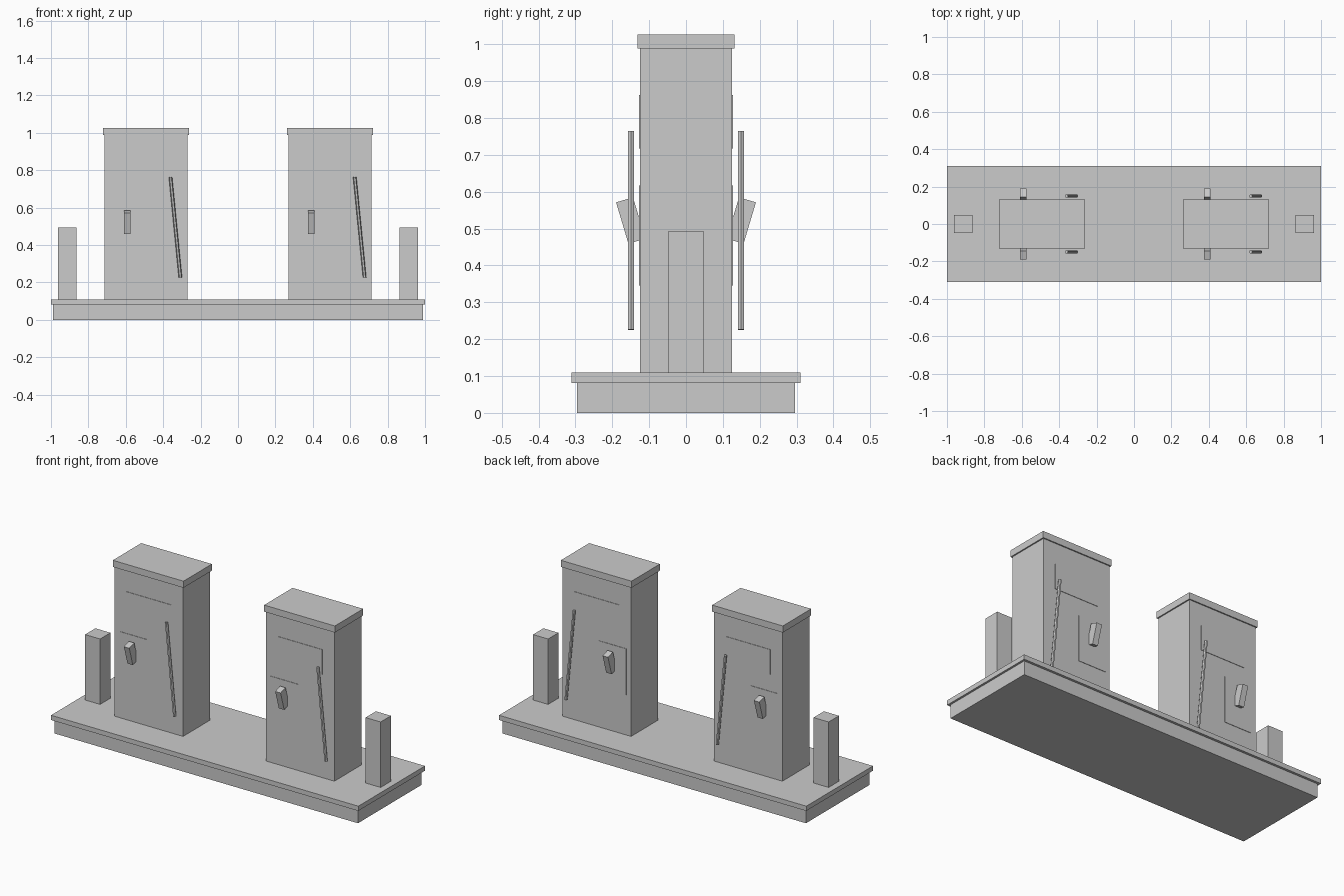
import bpy
import math
from mathutils import Vector

if "Cube" in bpy.data.objects:
    bpy.data.objects.remove(bpy.data.objects["Cube"])

grey = bpy.data.materials.new("plain_grey")
grey.diffuse_color = (0.6, 0.6, 0.6, 1)
grey.use_nodes = True
grey.node_tree.nodes["Principled BSDF"].inputs["Base Color"].default_value = grey.diffuse_color


def box(name, center, size, tilt_x=0.0):
    """Box of a given size, optionally tilted about x."""
    bpy.ops.mesh.primitive_cube_add(size=1, location=center)
    ob = bpy.context.object
    ob.name = name
    for v in ob.data.vertices:
        v.co = Vector(a * b for a, b in zip(v.co, size))
    ob.rotation_euler.x = tilt_x
    ob.data.materials.append(grey)
    return ob


def slab(name, x, y, z0, z1, w, d):
    """Upright block given by its centre, footprint and height range."""
    return box(name, (x, y, (z0 + z1) / 2), (w, d, z1 - z0))


def rod(name, a, b, radius):
    """Six-sided rod between two points."""
    a, b = Vector(a), Vector(b)
    bpy.ops.mesh.primitive_cylinder_add(vertices=6, radius=radius, depth=(b - a).length,
                                        location=(a + b) / 2)
    ob = bpy.context.object
    ob.name = name
    # lean in the xz plane, with flat sides facing front and back
    d = b - a
    for v in ob.data.vertices:
        v.co.x, v.co.y = v.co.y, -v.co.x
    ob.rotation_euler.y = math.atan2(d.x, d.z)
    ob.data.materials.append(grey)
    return ob


# island base with overhanging slab
slab("island_base", 0, 0, 0, 0.081, 1.976, 0.592)
slab("island_slab", 0, 0, 0.081, 0.109, 2.0, 0.62)

for side, sx in (("left", -1), ("right", 1)):
    # guard post at the end of the island
    slab(f"{side}_guard_post", sx * 0.913, 0, 0.109, 0.494, 0.098, 0.096)

    # pump cabinet and cap
    px = sx * 0.4925
    slab(f"{side}_pump_cabinet", px, 0, 0.109, 0.988, 0.445, 0.25)
    slab(f"{side}_pump_cap", px, 0, 0.988, 1.027, 0.46, 0.264)

    # fittings on both faces, mirrored front to back
    for face, sy in (("front", -1), ("back", 1)):
        tag = f"{side}_{face}"
        slab(f"{tag}_display_panel", px, sy * 0.125, 0.717, 0.863, 0.29, 0.005)
        slab(f"{tag}_nozzle_panel", px - 0.103, sy * 0.125, 0.346, 0.617, 0.178, 0.005)
        box(f"{tag}_nozzle", (px - 0.10, sy * 0.15, 0.522), (0.035, 0.048, 0.117),
            tilt_x=-sy * 0.29)
        rod(f"{tag}_hose", (px + 0.1845, sy * 0.149, 0.226),
            (px + 0.1315, sy * 0.149, 0.764), 0.009)
